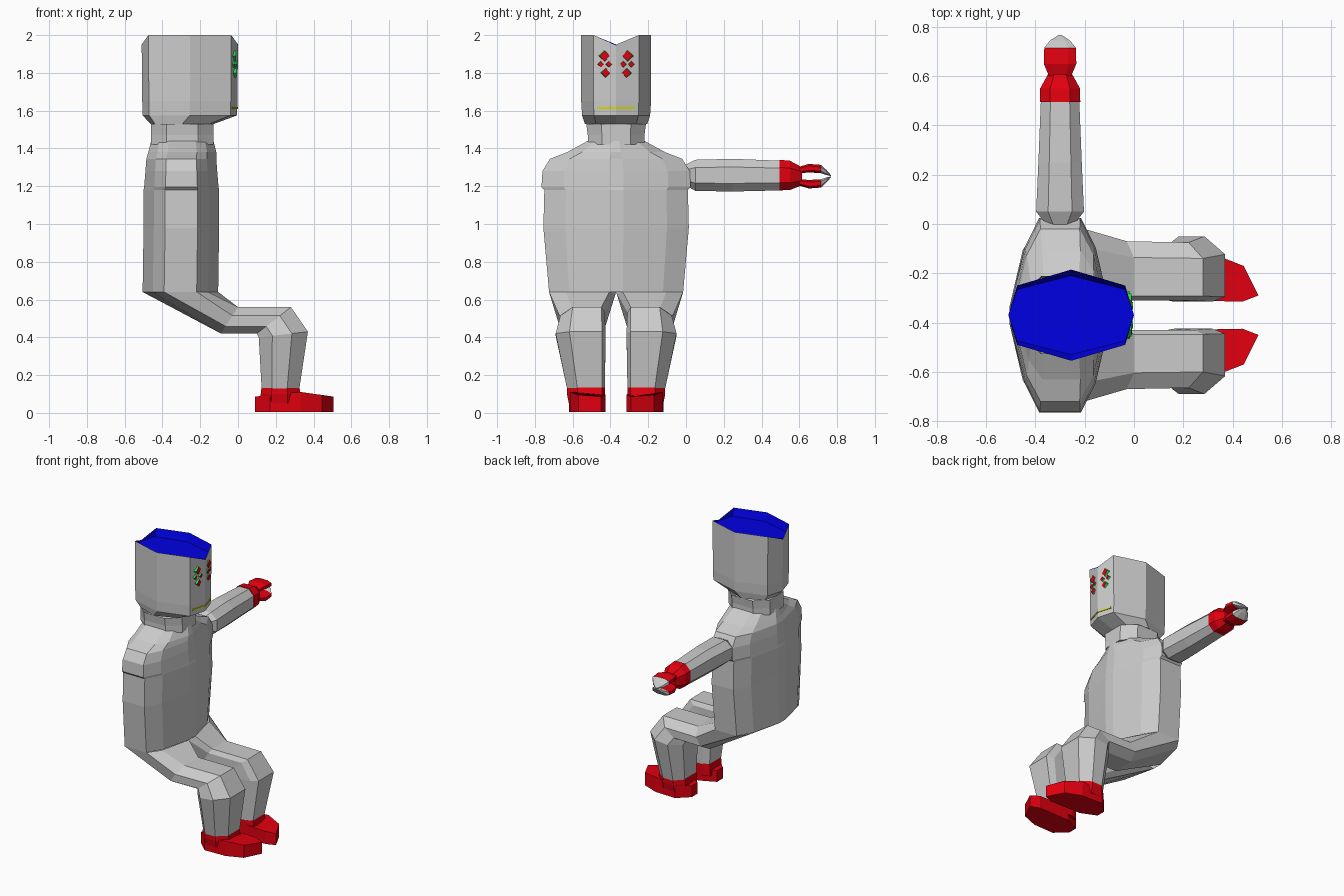
import bpy, bmesh
from mathutils import Vector

if "Cube" in bpy.data.objects:
    bpy.data.objects.remove(bpy.data.objects["Cube"])

CY = -0.37  # centre line of the body in y


def material(name, rgb):
    m = bpy.data.materials.new(name)
    m.diffuse_color = (*rgb, 1)
    m.use_nodes = True
    m.node_tree.nodes["Principled BSDF"].inputs["Base Color"].default_value = m.diffuse_color
    return m


RED = material("red", (0.77, 0.0, 0.005))
BLUE = material("blue", (0.0, 0.0, 0.77))
GREEN = material("green", (0.02, 0.75, 0.08))
YELLOW = material("yellow", (0.7, 0.7, 0.0))

OCT = [(1, .5), (.5, 1), (-.5, 1), (-1, .5), (-1, -.5), (-.5, -1), (.5, -1), (1, -.5)]
TORSO = [(1, .1), (.73, .7), (.43, 1), (-.43, 1), (-.73, .7), (-1, .1),
         (-1, -.1), (-.73, -.7), (-.43, -1), (.43, -1), (.73, -.7), (1, -.1)]
HEAD = [(1, 0), (.86, .65), (0, 1), (-.86, .65), (-1, 0), (-.86, -.65), (0, -1), (.86, -.65)]
HIP = [(1, .8), (.5, 1), (-.5, 1), (-1, .8), (-.73, -.5), (-.43, -1), (.43, -1), (.73, -.5)]
LEG = [(1, .85), (.6, 1), (-.6, 1), (-1, .85), (-1, -.45), (-.45, -1), (.35, -1), (1, -.45)]


def ring(c, u, v, pattern=OCT):
    """Cross-section with centre c and half axes u and v."""
    c, u, v = Vector(c), Vector(u), Vector(v)
    return [c + u * a + v * b for a, b in pattern]


def flat(z, cx, hx, hy, pattern):
    return ring((cx, CY, z), (hx, 0, 0), (0, hy, 0), pattern)


def loft(name, rings, mats=(), start=True, end=True, mirror=False, up=False):
    bm = bmesh.new()
    if mirror:
        rings = [[Vector((p[0], 2 * CY - p[1], p[2])) for p in r] for r in rings]
    vs = [[bm.verts.new(p) for p in r] for r in rings]
    n = len(vs[0])
    for a, b in zip(vs, vs[1:]):
        for i in range(n):
            j = (i + 1) % n
            bm.faces.new((a[i], a[j], b[j], b[i]))
    if start:
        bm.faces.new(vs[0][::-1])
    if end:
        f = bm.faces.new(vs[-1])
        f.material_index = max(0, len(mats) - 1)
    bmesh.ops.recalc_face_normals(bm, faces=bm.faces)
    if up:
        f.normal_update()
        if f.normal.z < 0:
            bmesh.ops.reverse_faces(bm, faces=bm.faces)
    me = bpy.data.meshes.new(name)
    bm.to_mesh(me)
    bm.free()
    for m in mats:
        me.materials.append(m)
    ob = bpy.data.objects.new(name, me)
    bpy.context.collection.objects.link(ob)
    return ob


# Torso and sloping shoulders
torso = [(.64, -.305, .2, .355), (.98, -.3, .2, .385), (1.18, -.3, .2, .38), (1.195, -.3, .197, .395),
         (1.28, -.3, .19, .39), (1.345, -.3, .185, .35), (1.38, -.295, .18, .26), (1.44, -.295, .165, .15)]
loft("torso", [flat(*s, TORSO) for s in torso], start=False)

# Neck
loft("neck", [flat(z, -.295, .165, hy, OCT) for z, hy in ((1.42, .15), (1.47, .15), (1.53, .158))], end=False)

# Head with a notched rim
rim = flat(2, -.255, .255, .185, HEAD)
rim[0].z = rim[4].z = 1.95
under = [Vector((p.x, p.y, 1.53)) for p in flat(0, -.295, .168, .165, HEAD)]
loft("head", [under, flat(1.575, -.255, .25, .18, HEAD),
              flat(1.65, -.255, .252, .185, HEAD), rim], end=False)

# Sunken blue crown
floor = flat(1.945, -.255, .255, .16, HEAD)
loft("crown", [rim, floor], [BLUE], start=False, up=True)


# Eyes: clusters of four bevelled diamonds
def diamond(name, y, z, r, x):
    pts = [(r, 0), (0, r), (-r, 0), (0, -r)]
    loft(name, [[(px, y + a * k, z + b * k) for a, b in pts] for px, k in ((x - .022, 1), (x, .75))],
         [GREEN, RED])


for s in (-1, 1):
    for dy, z, r in ((.06, 1.89, .035), (.038, 1.846, .02), (.08, 1.846, .02), (.055, 1.8, .03)):
        diamond("eye_diamond", CY + s * dy, z, r, .007 - dy * .29)

# Mouth strip
for s in (False, True):
    loft("mouth", [[(x + .003, y, 1.61), (x + .003, y, 1.62), (x - .02, y, 1.62), (x - .02, y, 1.61)]
                   for x, y in ((-.003, CY), (-.032, CY + .1))], [YELLOW], mirror=s)


def leg_ring(front, back, y0, y1, pattern=LEG):
    """Section between two side-view points, from y0 to y1."""
    f, b = Vector((front[0], 0, front[1])), Vector((back[0], 0, back[1]))
    return ring((f + b) / 2 + Vector((0, (y0 + y1) / 2, 0)), (f - b) / 2, (0, (y1 - y0) / 2, 0), pattern)


# Bent legs and shoes
for s in (False, True):
    loft("leg", [leg_ring((-.105, .64), (-.505, .64), -.725, -.37, HIP),
                 leg_ring((.0, .56), (-.09, .42), -.67, -.43),
                 leg_ring((.28, .56), (.1, .42), -.665, -.43),
                 leg_ring((.37, .43), (.11, .4), -.69, -.425),
                 leg_ring((.325, .13), (.125, .13), -.63, -.43)], mirror=s, start=False)
    loft("shoe_cuff", [leg_ring((.325, .14), (.125, .14), -.63, -.43),
                       leg_ring((.33, .1), (.12, .1), -.63, -.43),
                       leg_ring((.33, .05), (.12, .05), -.62, -.43)], [RED], mirror=s)
    sole = [(.09, -.48), (.2, -.43), (.44, -.425), (.505, -.45), (.445, -.57), (.33, -.615), (.17, -.62), (.09, -.545)]
    loft("shoe", [[(x, y, .005) for x, y in sole],
                  [(x, y, .115 - max(0, x - .3) * .14 - max(0, .3 - x) * .14) for x, y in sole]],
         [RED], mirror=s)


def arm_ring(y, hx, z0, z1, cx=-.3):
    return ring((cx, y, (z0 + z1) / 2), (hx, 0, 0), (0, 0, (z1 - z0) / 2))


# Outstretched arm and hand
loft("arm", [arm_ring(-.01, .05, 1.21, 1.31), arm_ring(.05, .097, 1.175, 1.34),
             arm_ring(.25, .088, 1.172, 1.345), arm_ring(.5, .078, 1.178, 1.335)])
loft("hand", [arm_ring(.495, .082, 1.178, 1.34), arm_ring(.55, .081, 1.18, 1.335),
              arm_ring(.615, .045, 1.205, 1.3)], [RED])

# Pincer fingers with grey tips
for s, n in ((1, "upper"), (-1, "lower")):
    def jaw(y, hx, inner, outer):
        return arm_ring(y, hx, *sorted((1.253 + s * inner, 1.253 + s * outer)))
    loft(n + "_finger", [jaw(.6, .045, .015, .05), jaw(.65, .066, .02, .065),
                         jaw(.715, .064, .016, .06)], [RED])
    loft(n + "_fingertip", [jaw(.715, .064, .016, .06), jaw(.745, .04, .006, .032),
                            jaw(.767, .006, .001, .006)])
